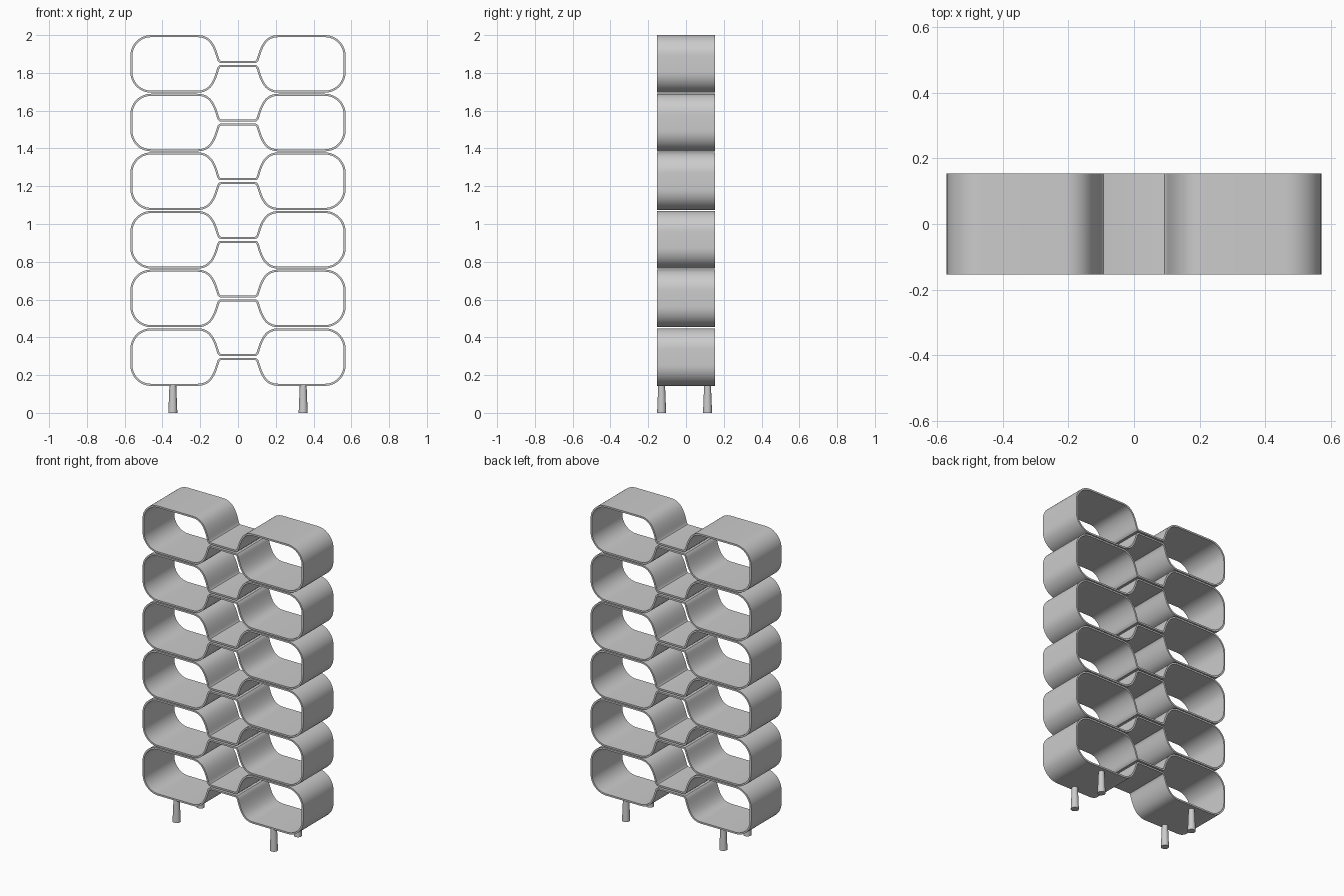
import bpy, bmesh
from math import sin, cos, pi
from mathutils import Vector
from mathutils.geometry import interpolate_bezier

if "Cube" in bpy.data.objects:
    bpy.data.objects.remove(bpy.data.objects["Cube"])

HALF_H, HALF_W, HALF_D = 0.1525, 0.57, 0.153
WALL, BASE, TIERS = 0.011, 0.143, 6
PITCH = (2.0 - BASE - 2 * HALF_H) / (TIERS - 1)


def bez(a, b, c, d, n):
    return [p.to_2d() for p in interpolate_bezier(
        Vector((*a, 0)), Vector((*b, 0)), Vector((*c, 0)), Vector((*d, 0)), n)]


def outline():
    # upper right quarter: neck, fillet, shoulder, rounded outer corner
    q = bez((0.088, 0.016), (0.097, 0.016), (0.098, 0.021), (0.104, 0.04), 5)
    q += bez((0.104, 0.04), (0.123, 0.105), (0.148, HALF_H), (0.215, HALF_H), 14)[1:]
    r = 0.11
    q += [Vector((HALF_W - r + r * sin(t * pi / 24), HALF_H - r + r * cos(t * pi / 24)))
          for t in range(13)]
    right = q + [Vector((p.x, -p.y)) for p in reversed(q)]
    return right + [Vector((-p.x, -p.y)) for p in right]


def inset(pts, d):
    out = []
    for i, p in enumerate(pts):
        a = (p - pts[i - 1]).normalized()
        b = (pts[(i + 1) % len(pts)] - p).normalized()
        na, nb = Vector((a.y, -a.x)), Vector((b.y, -b.x))
        out.append(p + (na + nb) * (d / (1 + na.dot(nb))))
    return out


def finish(bm, name):
    bmesh.ops.recalc_face_normals(bm, faces=bm.faces)
    me = bpy.data.meshes.new(name)
    bm.to_mesh(me)
    bm.free()
    ob = bpy.data.objects.new(name, me)
    bpy.context.collection.objects.link(ob)
    bpy.ops.object.select_all(action='DESELECT')
    ob.select_set(True)
    bpy.context.view_layer.objects.active = ob
    bpy.ops.object.shade_smooth_by_angle(angle=pi / 6)
    return ob


# dumbbell-shaped shelf tiers: hollow band extruded along y
outer = outline()
inner = inset(outer, WALL)
n = len(outer)
for k in range(TIERS):
    z0 = BASE + HALF_H + k * PITCH
    bm = bmesh.new()
    rings = [[bm.verts.new((p.x, y, z0 + p.y)) for p in pts]
             for pts, y in ((outer, -HALF_D), (outer, HALF_D), (inner, HALF_D), (inner, -HALF_D))]
    for j in range(4):
        a, b = rings[j], rings[(j + 1) % 4]
        for i in range(n):
            m = (i + 1) % n
            bm.faces.new((a[i], a[m], b[m], b[i]))
    finish(bm, f"shelf_tier_{k + 1}")

# tapered feet, slightly wider at the floor
for side, x in (("left", -0.345), ("right", 0.345)):
    for end, y in (("front", -0.129), ("back", 0.114)):
        bm = bmesh.new()
        h = BASE + 0.004
        bmesh.ops.create_cone(bm, cap_ends=True, segments=32, radius1=0.024,
                              radius2=0.018, depth=h)
        bmesh.ops.translate(bm, verts=bm.verts, vec=(x, y, h / 2))
        finish(bm, f"{end}_{side}_leg")
